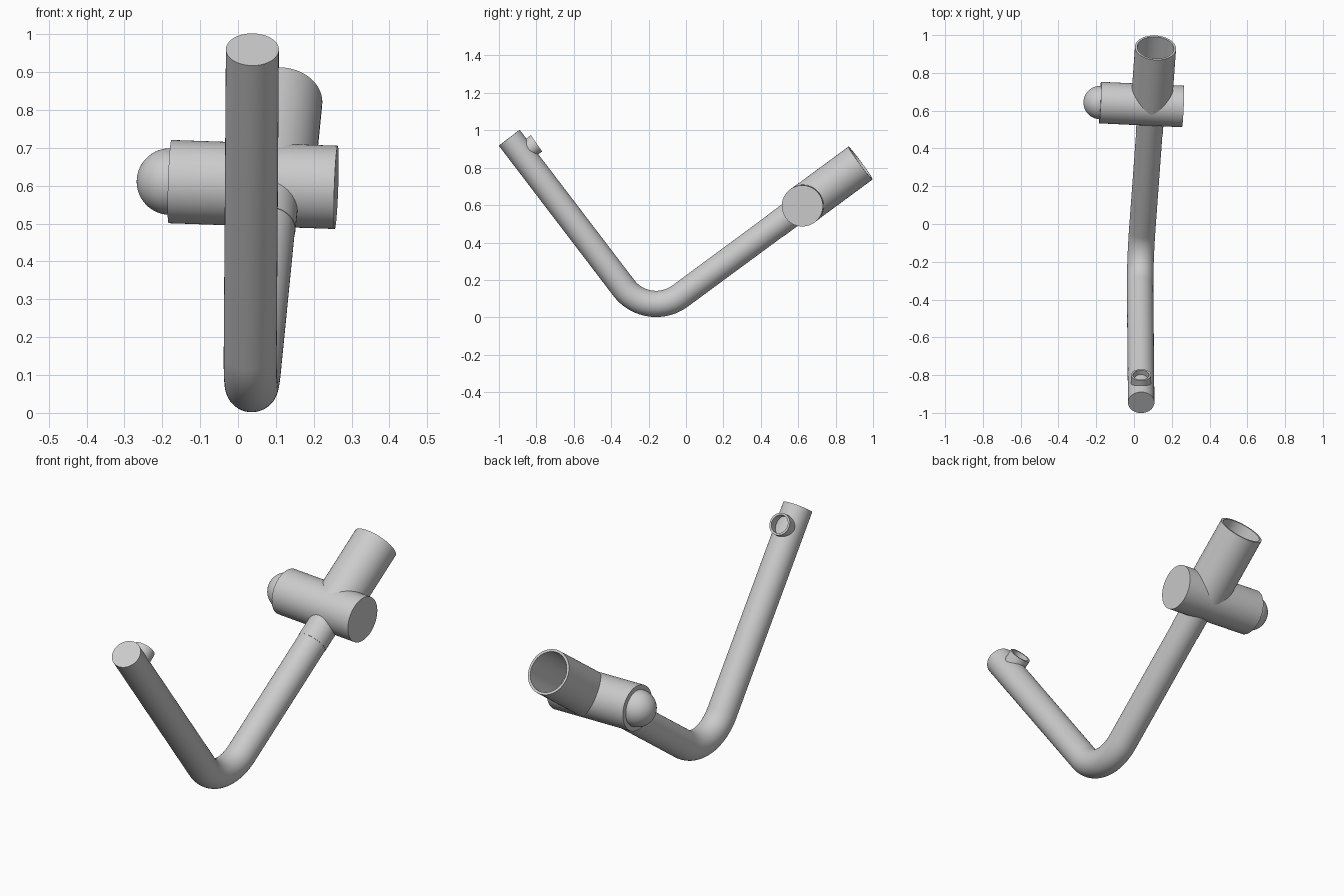
import bpy, bmesh, math
from mathutils import Vector

if "Cube" in bpy.data.objects:
    bpy.data.objects.remove(bpy.data.objects["Cube"])

SIDES = 64
PIPE_R = 0.07


def finish(name, bm):
    bmesh.ops.remove_doubles(bm, verts=bm.verts, dist=1e-5)
    bmesh.ops.recalc_face_normals(bm, faces=bm.faces)
    mesh = bpy.data.meshes.new(name)
    bm.to_mesh(mesh)
    bm.free()
    ob = bpy.data.objects.new(name, mesh)
    bpy.context.collection.objects.link(ob)
    bpy.ops.object.select_all(action='DESELECT')
    ob.select_set(True)
    bpy.context.view_layer.objects.active = ob
    bpy.ops.object.shade_smooth_by_angle(angle=math.radians(35))
    return ob


def skin(name, rings, caps=True):
    """rings: list of (centre, direction, radius)"""
    bm = bmesh.new()
    loops = []
    for c, d, r in rings:
        d = d.normalized()
        u = Vector((1, 0, 0)) if abs(d.x) < 0.7 else Vector((0, 0, 1))
        u = (u - d * u.dot(d)).normalized()
        v = d.cross(u)
        loops.append([bm.verts.new(c + r * (u * math.cos(a) + v * math.sin(a)))
                      for a in (2 * math.pi * i / SIDES for i in range(SIDES))])
    for a, b in zip(loops, loops[1:]):
        for i in range(SIDES):
            j = (i + 1) % SIDES
            bm.faces.new((a[i], a[j], b[j], b[i]))
    if caps:
        bm.faces.new(loops[0])
        bm.faces.new(loops[-1])
    return finish(name, bm)


def lathe(name, origin, axis, profile, caps=True):
    """profile: list of (distance along axis, radius)"""
    d = axis.normalized()
    return skin(name, [(origin + d * t, d, r) for t, r in profile], caps)


# Layout of the bent pipe
top_end = Vector((0.038, -0.945, 0.96))
corner = Vector((0.031, -0.203, -0.0125))
outlet = Vector((0.114, 0.933, 0.825))
d1 = (corner - top_end).normalized()
d2 = (outlet - corner).normalized()
tee = corner + d2 * ((0.63 - corner.y) / d2.y)
neck_start = corner + d2 * ((0.475 - corner.y) / d2.y)

# Bent pipe: straight leg, circular bend, straight leg
bend_r = 0.217
turn = d1.angle(d2)
start = corner - d1 * bend_r * math.tan(turn / 2)
inward = (d2 - d1 * d2.dot(d1)).normalized()
rings = [(top_end, d1, PIPE_R)]
for i in range(25):
    a = turn * i / 24
    pos = start + bend_r * (d1 * math.sin(a) + inward * (1 - math.cos(a)))
    rings.append((pos, d1 * math.cos(a) + inward * math.sin(a), PIPE_R))
rings.append((neck_start, d2, PIPE_R))
skin("bent_pipe", rings)

# Neck joining the pipe to the cross barrel
lathe("neck", neck_start, d2, [(0, 0.0715), ((tee - neck_start).length, 0.0715)])

# Cross barrel, square to the pipe
side = (Vector((1, 0, 0)) - d2 * d2.x).normalized()
lathe("cross_barrel", tee, side, [(-0.272, 0.11), (0.168, 0.11)])

# Domed cap on the left end of the barrel
dome_r = 0.088
dome = [(-0.262, dome_r)] + [
    (-0.272 - dome_r * math.sin(a), max(dome_r * math.cos(a), 0.0004))
    for a in (math.pi / 2 * i / 16 for i in range(17))]
lathe("dome_cap", tee, side, dome)

# Hollow outlet tube
length = (outlet - tee).length
lathe("outlet_tube", tee, d2,
      [(0, 0.109), (length, 0.109), (length, 0.097), (0, 0.097)], caps=False)

# Small open nozzle near the raised pipe end
nozzle_axis = Vector((0, 0.82, 0.57))
nozzle_base = top_end + d1 * 0.108
lathe("nozzle", nozzle_base, nozzle_axis,
      [(0.0, 0.053), (0.098, 0.053), (0.098, 0.043), (0.055, 0.043)])
